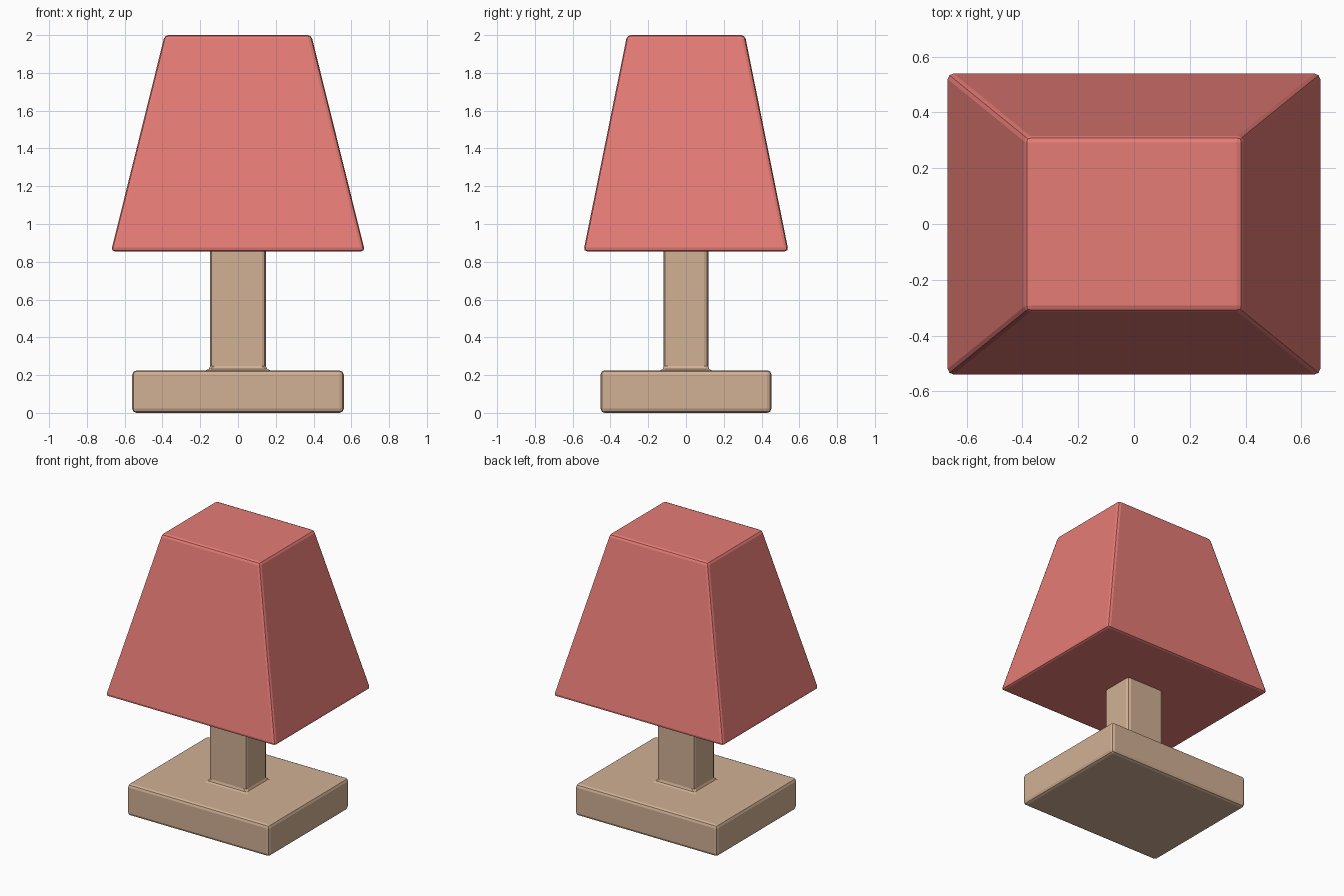
import bpy, bmesh
from mathutils import Vector

if "Cube" in bpy.data.objects:
    bpy.data.objects.remove(bpy.data.objects["Cube"])


def material(name, color):
    m = bpy.data.materials.new(name)
    m.diffuse_color = color
    m.use_nodes = True
    m.node_tree.nodes["Principled BSDF"].inputs["Base Color"].default_value = m.diffuse_color
    return m


def loft(name, sections, mat, bevel):
    """Stack rectangles (half x, half y, z) into one closed solid with rounded edges."""
    bm = bmesh.new()
    rings = [[bm.verts.new(Vector((sx * hx, sy * hy, z)))
              for sx, sy in ((-1, -1), (1, -1), (1, 1), (-1, 1))]
             for hx, hy, z in sections]
    for low, high in zip(rings, rings[1:]):
        for i in range(4):
            j = (i + 1) % 4
            bm.faces.new((low[i], low[j], high[j], high[i]))
    bm.faces.new(rings[0][::-1])
    bm.faces.new(rings[-1])
    bmesh.ops.recalc_face_normals(bm, faces=bm.faces)
    mesh = bpy.data.meshes.new(name)
    bm.to_mesh(mesh)
    bm.free()
    mesh.materials.append(mat)
    ob = bpy.data.objects.new(name, mesh)
    bpy.context.collection.objects.link(ob)
    mod = ob.modifiers.new("Rounded edges", 'BEVEL')
    mod.width = bevel
    mod.segments = 2
    mod.limit_method = 'ANGLE'
    return ob


wood = material("wood", (0.64, 0.44, 0.30, 1))
fabric = material("fabric", (0.79, 0.20, 0.18, 1))

# Foot and stem in one piece, filleted where they meet
loft("base_and_stem", [(0.56, 0.452, 0.0), (0.56, 0.452, 0.225),
                       (0.148, 0.118, 0.225), (0.148, 0.118, 0.89)], wood, 0.022)

# Tapered, closed lampshade
loft("lampshade", [(0.672, 0.543, 0.855), (0.388, 0.312, 2.0)], fabric, 0.02)
